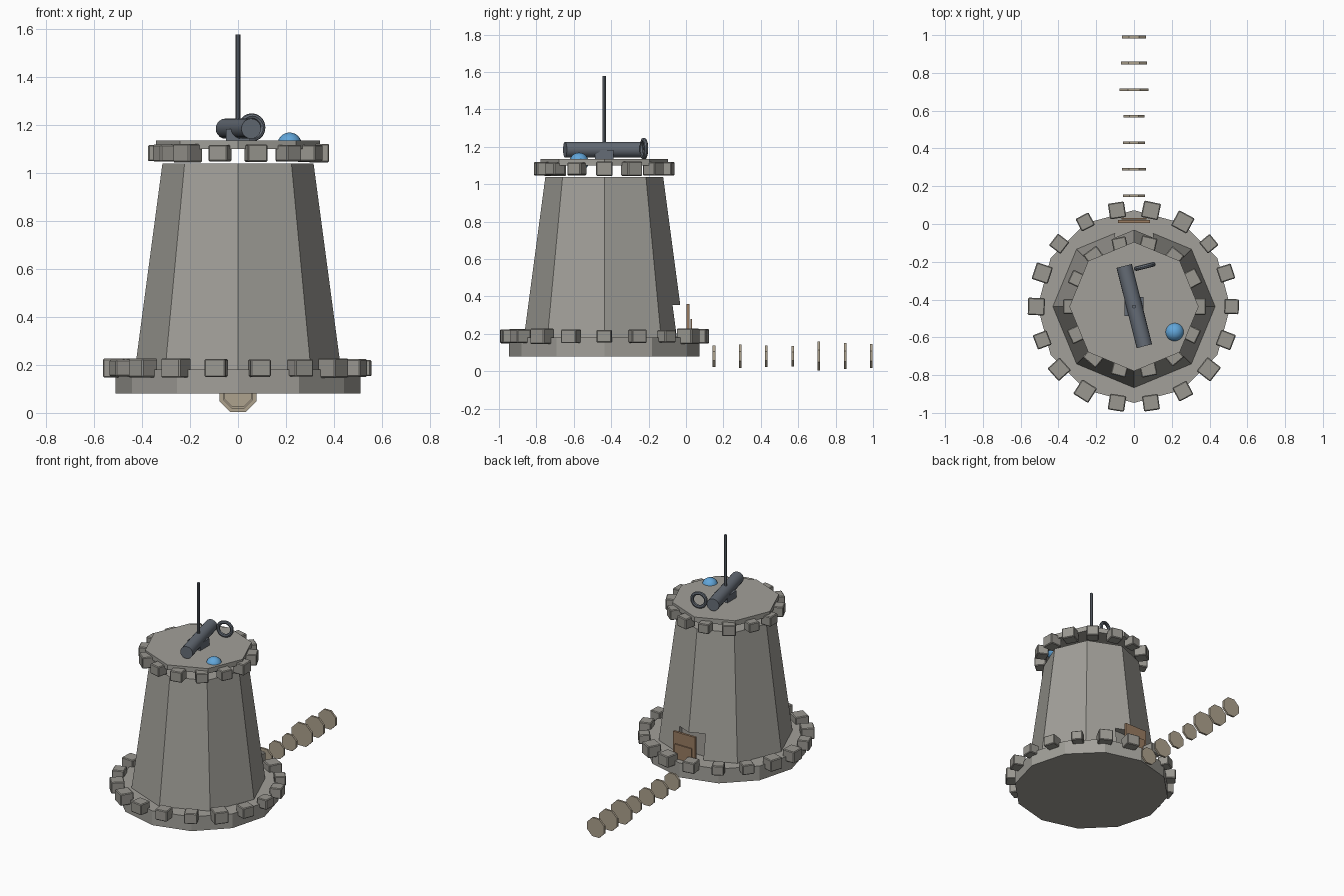
import bpy, math, random
from mathutils import Vector

if "Cube" in bpy.data.objects:
    bpy.data.objects.remove(bpy.data.objects["Cube"])
random.seed(4)
CY = -0.437  # tower axis in y


def mat(name, col):
    m = bpy.data.materials.new(name)
    m.diffuse_color = (*col, 1)
    m.use_nodes = True
    m.node_tree.nodes["Principled BSDF"].inputs["Base Color"].default_value = m.diffuse_color
    return m


STONE = mat("stone", (0.36, 0.35, 0.32))
BLOCK = mat("block_stone", (0.32, 0.31, 0.28))
METAL = mat("dark_metal", (0.13, 0.15, 0.18))
WOOD = mat("wood", (0.32, 0.2, 0.12))
PATH = mat("path_stone", (0.42, 0.36, 0.27))
BLUE = mat("blue_glass", (0.12, 0.38, 0.7))


def finish(name, m):
    o = bpy.context.object
    o.name = name
    o.data.materials.append(m)
    return o


def cone(name, n, r1, r2, z0, z1, m, x=0, y=CY):
    # vertices on the x and y axes for n divisible by four
    bpy.ops.mesh.primitive_cone_add(vertices=n, radius1=r1, radius2=r2,
                                    depth=z1 - z0, location=(x, y, (z0 + z1) / 2))
    return finish(name, m)


def box(name, size, loc, m, rz=0):
    bpy.ops.mesh.primitive_cube_add(size=1, location=loc, rotation=(0, 0, rz))
    o = finish(name, m)
    o.scale = size
    return o


def battlement(name, count, r, z, smin, smax):
    for i in range(count):
        a = math.tau * i / count
        s = random.uniform(smin, smax)
        o = box(f"{name}_{i + 1}", (s * 0.97, s, s * 0.86),
                (r * math.cos(a), CY + r * math.sin(a), z), BLOCK,
                a + random.uniform(-0.05, 0.05))
        bpy.ops.object.transform_apply(location=False, rotation=False, scale=True)
        b = o.modifiers.new("worn_edges", 'BEVEL')
        b.width = 0.005
        b.segments = 1


# tower body, base and roof
body = cone("tower_body", 8, 0.435, 0.315, 0.14, 1.04, STONE)
cone("base_platform", 12, 0.51, 0.51, 0.08, 0.18, STONE)
cone("roof_platform", 8, 0.342, 0.342, 1.10, 1.135, STONE)

# doorway recess
cut = box("doorway_cutter", (0.2, 0.2, 0.3), (0, 0.0, 0.205), STONE)
cut.hide_render = True
cut.hide_viewport = False
mod = body.modifiers.new("doorway", 'BOOLEAN')
mod.object = cut
mod.operation = 'DIFFERENCE'
mod.solver = 'EXACT'
bpy.context.view_layer.objects.active = body
bpy.ops.object.modifier_apply(modifier="doorway")
bpy.data.objects.remove(cut, do_unlink=True)

# battlement blocks
battlement("base_block", 18, 0.517, 0.187, 0.074, 0.096)
battlement("roof_block", 14, 0.337, 1.083, 0.074, 0.09)

# door with a lower plank
box("door", (0.17, 0.016, 0.18), (0, 0.012, 0.27), WOOD)
box("door_plank", (0.13, 0.008, 0.1), (0, 0.028, 0.23), WOOD)

# upright path discs leading away behind the door
for i, (y, r) in enumerate(zip((0.15, 0.29, 0.43, 0.57, 0.71, 0.852, 0.99),
                               (0.062, 0.068, 0.063, 0.06, 0.084, 0.075, 0.07))):
    bpy.ops.mesh.primitive_cylinder_add(vertices=8, radius=r, depth=0.014,
                                        location=(0, y, 0.081),
                                        rotation=(math.pi / 2, math.radians(22.5), 0))
    finish(f"path_disc_{i + 1}", PATH)

# telescope tube, mount and ring
p, q = Vector((-0.052, -0.222, 1.185)), Vector((0.055, -0.647, 1.185))
rot = (q - p).to_track_quat('Z', 'Y').to_euler()
bpy.ops.mesh.primitive_cylinder_add(vertices=20, radius=0.042, depth=(q - p).length,
                                    location=(p + q) / 2, rotation=rot)
finish("telescope_tube", METAL)
bpy.ops.object.shade_smooth_by_angle()
box("telescope_mount", (0.1, 0.1, 0.05), (0, CY, 1.158), METAL)
bpy.ops.mesh.primitive_torus_add(major_radius=0.047, minor_radius=0.012,
                                 major_segments=20, minor_segments=8,
                                 location=(0.057, -0.225, 1.19), rotation=rot)
finish("telescope_ring", METAL)
bpy.ops.object.shade_smooth_by_angle()

# antenna mast and blue orb
cone("antenna_mast", 8, 0.01, 0.01, 1.13, 1.578, METAL)
bpy.ops.mesh.primitive_uv_sphere_add(segments=20, ring_count=12, radius=0.051,
                                     location=(0.215, -0.572, 1.118))
finish("blue_orb", BLUE)
bpy.ops.object.shade_smooth_by_angle()
